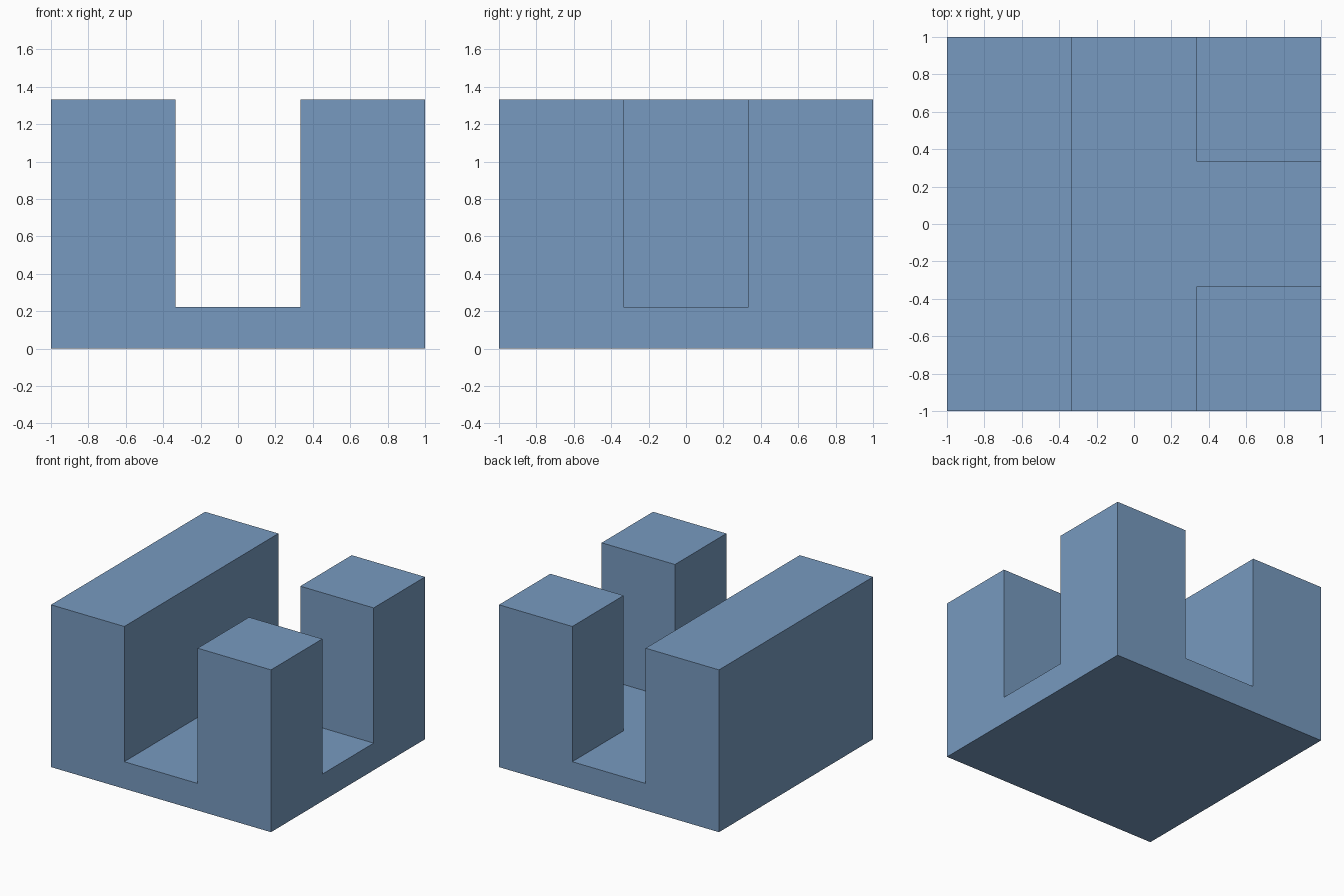
import bpy
import bmesh
import math
from mathutils import Vector

default = bpy.data.objects.get("Cube")
if default:
    bpy.data.objects.remove(default, do_unlink=True)

FLOOR = 2 / 9      # height of the base slab
TOP = 4 / 3        # height of the wall and posts
THIRD = 1 / 3      # channel half width

# Single flat blue
blue = bpy.data.materials.new("steel blue")
blue.use_nodes = True
color = (0.185, 0.323, 0.525, 1.0)
blue.diffuse_color = color
blue.node_tree.nodes["Principled BSDF"].inputs["Base Color"].default_value = color

bm = bmesh.new()

# Base slab
bmesh.ops.create_cube(bm, size=1)
for v in bm.verts:
    v.co = Vector((v.co.x * 2, v.co.y * 2, (v.co.z + 0.5) * FLOOR))

# Divide the slab into a three by three plan
for axis in (Vector((1, 0, 0)), Vector((0, 1, 0))):
    for side in (-1, 1):
        bmesh.ops.bisect_plane(bm, geom=bm.verts[:] + bm.edges[:] + bm.faces[:],
                               plane_co=axis * side * THIRD, plane_no=axis)


def raise_cells(inside):
    """Extrude the slab-top cells whose centre passes the test up to TOP."""
    cells = [f for f in bm.faces
             if f.normal.z > 0.9
             and abs(f.calc_center_median().z - FLOOR) < 1e-4
             and inside(f.calc_center_median())]
    new = bmesh.ops.extrude_face_region(bm, geom=cells)["geom"]
    for v in new:
        if isinstance(v, bmesh.types.BMVert):
            v.co.z = TOP
    old = [f for f in cells if f.is_valid]
    if old:
        bmesh.ops.delete(bm, geom=old, context='FACES')
    bm.normal_update()


bm.normal_update()
# Full-depth wall on the right, two corner posts on the left
raise_cells(lambda c: c.x < -THIRD)
for side in (-1, 1):
    raise_cells(lambda c: c.x > THIRD and c.y * side > THIRD)

# Merge the flat regions into clean faces
bmesh.ops.dissolve_limit(bm, angle_limit=math.radians(1),
                         verts=bm.verts[:], edges=bm.edges[:])
bmesh.ops.recalc_face_normals(bm, faces=bm.faces[:])

mesh = bpy.data.meshes.new("channel_block")
bm.to_mesh(mesh)
bm.free()
mesh.materials.append(blue)
block = bpy.data.objects.new("channel_block", mesh)
bpy.context.collection.objects.link(block)
